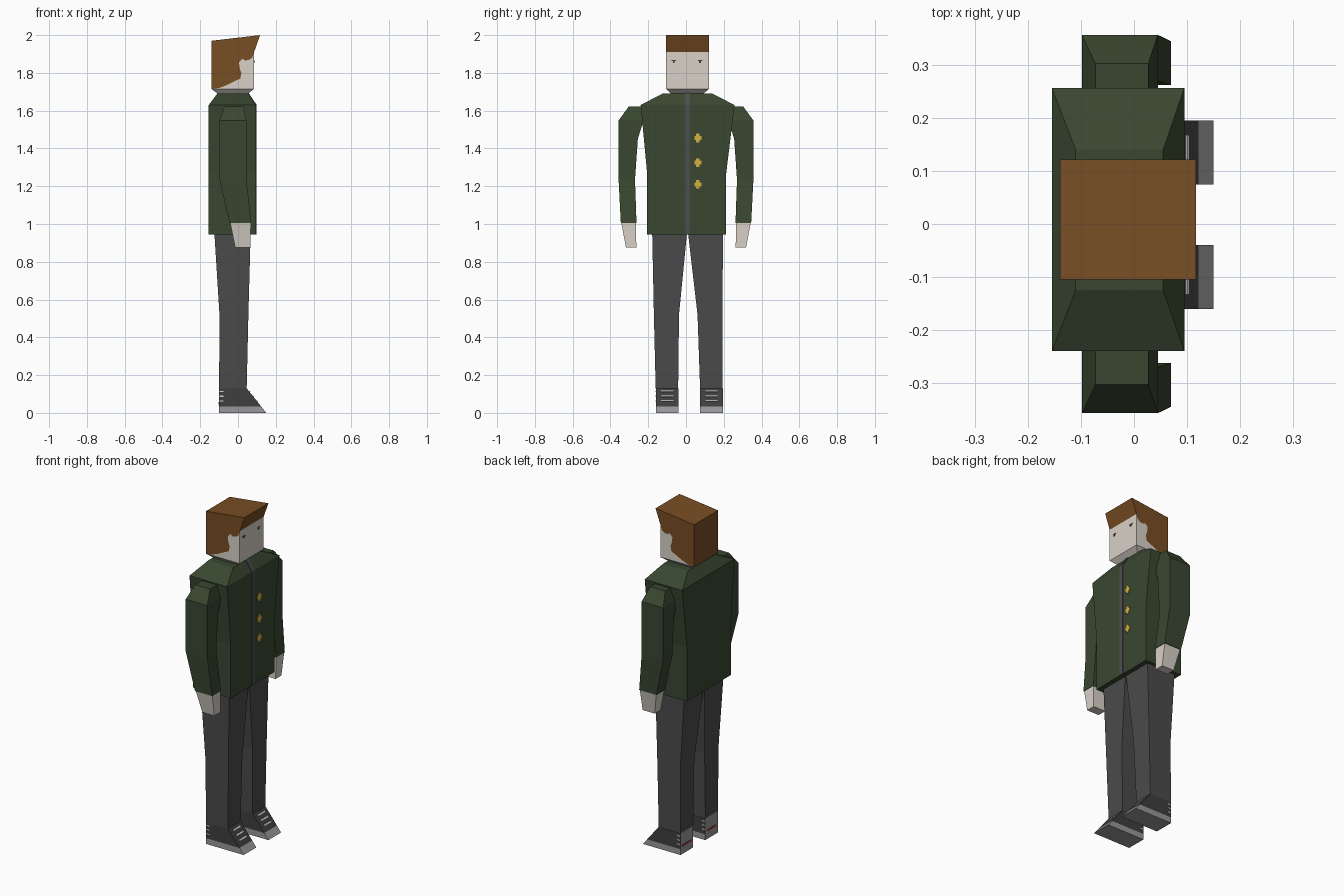
import bpy, bmesh, math

if "Cube" in bpy.data.objects:
    bpy.data.objects.remove(bpy.data.objects["Cube"])


def mat(name, r, g, b):
    m = bpy.data.materials.new(name)
    lin = [((c / 255 + 0.055) / 1.055) ** 2.4 for c in (r, g, b)]
    m.diffuse_color = (*lin, 1)
    m.use_nodes = True
    m.node_tree.nodes["Principled BSDF"].inputs["Base Color"].default_value = m.diffuse_color
    return m


GREEN = mat("jacket green", 57, 71, 48)
TROUSER = mat("trouser grey", 75, 75, 75)
SKIN = mat("pale skin", 216, 209, 200)
HAIR = mat("hair brown", 120, 77, 36)
SHOE = mat("shoe charcoal", 62, 62, 63)
SOLE = mat("sole grey", 152, 152, 152)
ZIP = mat("zip grey", 78, 79, 82)
GOLD = mat("button gold", 214, 176, 66)
WHITE = mat("lace white", 215, 215, 215)
RED = mat("heel red", 160, 50, 45)


def make(name, verts, faces, *mats):
    me = bpy.data.meshes.new(name)
    me.from_pydata(verts, [], faces)
    bm = bmesh.new()
    bm.from_mesh(me)
    bmesh.ops.recalc_face_normals(bm, faces=bm.faces)
    bm.to_mesh(me)
    bm.free()
    for m in mats:
        me.materials.append(m)
    ob = bpy.data.objects.new(name, me)
    bpy.context.collection.objects.link(ob)
    return ob


def loft(name, rows, m):
    """Stack of rectangles, each row = z, x0, x1, y0, y1."""
    verts, faces = [], [(0, 1, 2, 3)]
    for z, x0, x1, y0, y1 in rows:
        verts += [(x0, y0, z), (x1, y0, z), (x1, y1, z), (x0, y1, z)]
    for k in range(0, 4 * len(rows) - 4, 4):
        for i in range(4):
            j = (i + 1) % 4
            faces.append((k + i, k + j, k + 4 + j, k + 4 + i))
    n = len(verts)
    faces.append((n - 4, n - 3, n - 2, n - 1))
    return make(name, verts, faces, m)


def prism(name, profile, y0, y1, *mats, skip=0):
    """Extrude an x-z outline across y, leaving the first 'skip' walls open."""
    n = len(profile)
    verts = [(x, y, z) for y in (y0, y1) for x, z in profile]
    faces = [tuple(range(n)), tuple(range(n, 2 * n))]
    faces += [(i, (i + 1) % n, n + (i + 1) % n, n + i) for i in range(skip, n)]
    return make(name, verts, faces, *mats)


def box(name, x0, x1, y0, y1, z0, z1, m):
    return loft(name, [(z0, x0, x1, y0, y1), (z1, x0, x1, y0, y1)], m)


# Jacket body
loft("jacket", [(0.945, -0.155, 0.095, -0.206, 0.213),
                (1.27, -0.155, 0.095, -0.206, 0.213),
                (1.63, -0.155, 0.095, -0.24, 0.257),
                (1.69, -0.11, 0.055, -0.125, 0.14)], GREEN)

# Zip strip running down the front and over the collar slope
prism("zip", [(0.094, 0.945), (0.098, 0.945), (0.098, 1.632), (0.057, 1.693),
              (0.053, 1.689), (0.094, 1.63)], -0.006, 0.018, ZIP)

# Cross-shaped buttons
for z in (1.455, 1.325, 1.21):
    for hy, hz in ((0.018, 0.011), (0.009, 0.023)):
        box("button", 0.094, 0.099, 0.063 - hy, 0.063 + hy, z - hz, z + hz, GOLD)

# Head: the hairline splits the skin from the hair
Y0, Y1 = -0.105, 0.122
hairline = [(0.085, 1.91), (0.075, 1.88), (0.06, 1.87), (0.04, 1.865), (0.022, 1.875),
            (0.005, 1.855), (0.01, 1.82), (0.018, 1.80), (0.012, 1.77),
            (-0.02, 1.755), (-0.06, 1.735), (-0.10, 1.72), (-0.14, 1.715)]
cut = len(hairline) - 1
prism("hair", hairline + [(-0.14, 1.97), (0.117, 2.0)], Y0, Y1, HAIR, skip=cut)
prism("face", hairline + [(0.085, 1.715)], Y0, Y1, SKIN, skip=cut)
loft("jaw", [(1.688, -0.105, 0.05, -0.078, 0.09),
             (1.715, -0.14, 0.085, Y0, Y1)], SKIN)

# Eyes
for y in (-0.065, 0.075):
    box("eye", 0.084, 0.087, y - 0.012, y + 0.012, 1.863, 1.868, SHOE)
    box("pupil", 0.084, 0.087, y - 0.005, y + 0.005, 1.853, 1.863, SHOE)

# Arms and hands, mirrored across y
for s in (-1, 1):
    side = "left" if s > 0 else "right"
    arm = [(1.005, -0.045, 0.07, 0.262, 0.345),
           (1.235, -0.098, 0.045, 0.27, 0.357),
           (1.45, -0.098, 0.045, 0.255, 0.357),
           (1.548, -0.098, 0.045, 0.225, 0.357),
           (1.622, -0.073, 0.027, 0.225, 0.303)]
    hand = [(0.875, -0.015, 0.066, 0.263, 0.318),
            (1.01, -0.042, 0.068, 0.265, 0.343)]
    for name, rows, m in (("sleeve", arm, GREEN), ("hand", hand, SKIN)):
        loft(side + "_" + name, [(z, a, b, s * c, s * d) for z, a, b, c, d in rows], m)

    # Trouser leg
    leg = [(0.13, -0.1, 0.046, 0.0165, 0.058, 0.177),
           (0.52, -0.098, 0.055, 0.012, 0.049, 0.182),
           (0.95, -0.125, 0.067, 0.008, 0.003, 0.187)]
    loft(side + "_leg", [(z, a, b, c + s * i, c + s * o) for z, a, b, c, i, o in leg], TROUSER)

    # Shoe with sloping toe, grey heel panel and sole
    yc = 0.0175 + s * 0.1175
    y0, y1 = yc - 0.06, yc + 0.06
    shoe = prism(side + "_shoe", [(-0.1, 0.035), (0.122, 0.035), (0.046, 0.13), (-0.1, 0.13)],
                 y0, y1, SHOE, SOLE)
    for p in shoe.data.polygons:
        if p.normal.x < -0.9:
            p.material_index = 1
    prism(side + "_sole", [(-0.1, 0), (0.15, 0), (0.122, 0.035), (-0.1, 0.035)], y0, y1, SOLE)
    box(side + "_heel_tab", -0.102, -0.099, yc - 0.04, yc + 0.04, 0.045, 0.055, RED)

    # Laces across the slope and stitch marks by the heel
    for z in (0.06, 0.085, 0.11):
        x = 0.122 - 0.8 * (z - 0.035)
        prism(side + "_lace", [(x, z), (x + 0.003, z + 0.002), (x - 0.002, z + 0.008),
                               (x - 0.005, z + 0.006)], yc - 0.033, yc + 0.033, WHITE)
        box(side + "_stitch", -0.098, -0.078, y0 - 0.001, y1 + 0.001, z, z + 0.006, WHITE)
